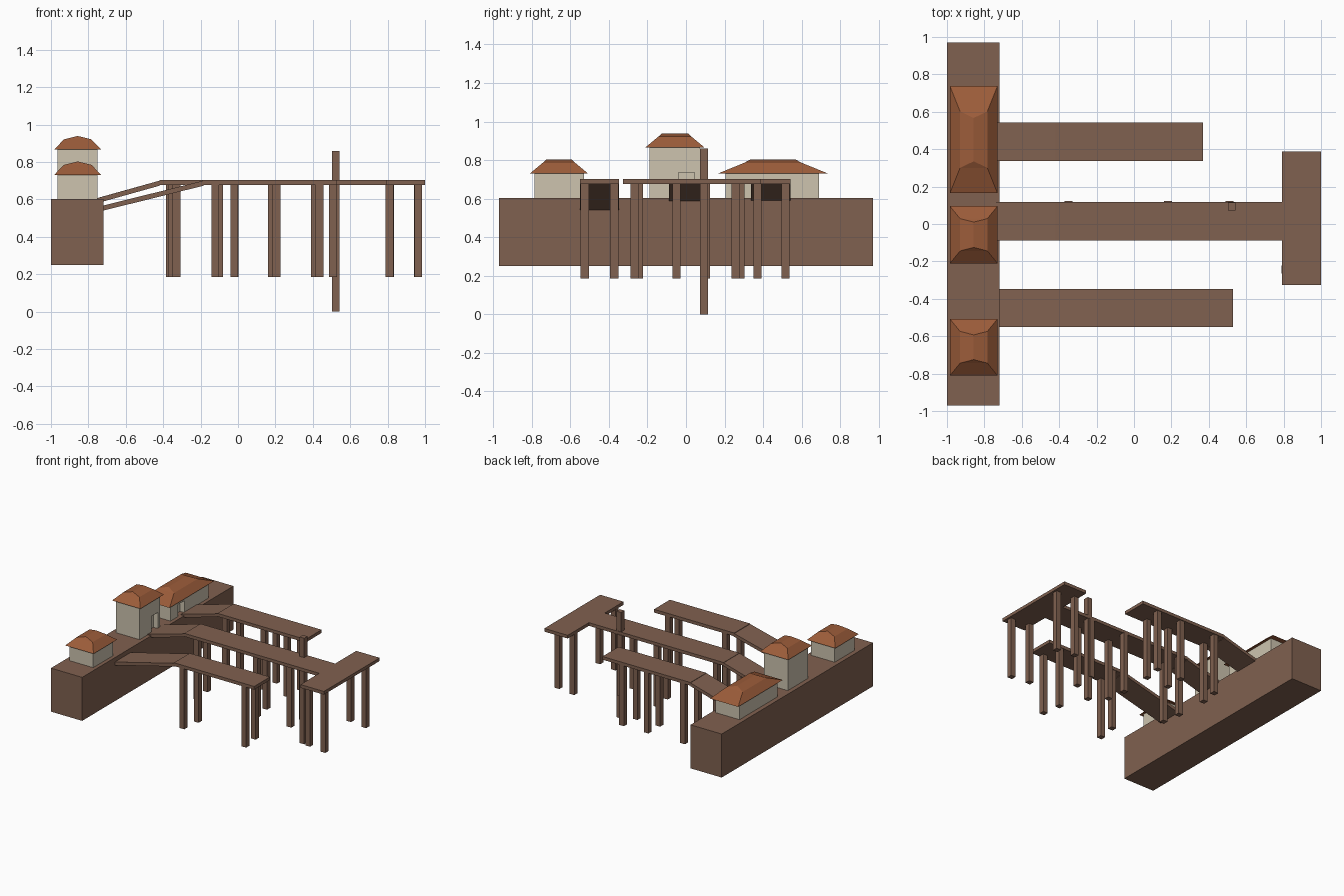
import bpy, bmesh
from mathutils import Vector

if "Cube" in bpy.data.objects:
    bpy.data.objects.remove(bpy.data.objects["Cube"])


def material(name, rgb):
    m = bpy.data.materials.new(name)
    m.diffuse_color = (*rgb, 1)
    m.use_nodes = True
    m.node_tree.nodes["Principled BSDF"].inputs["Base Color"].default_value = m.diffuse_color
    return m


WOOD = material("brown timber", (0.216, 0.119, 0.080))
WALL = material("cream plaster", (0.61, 0.55, 0.43))
ROOF = material("terracotta tile", (0.33, 0.107, 0.042))


def finish(name, bm, mat):
    bmesh.ops.recalc_face_normals(bm, faces=bm.faces)
    me = bpy.data.meshes.new(name)
    bm.to_mesh(me)
    bm.free()
    me.materials.append(mat)
    ob = bpy.data.objects.new(name, me)
    bpy.context.collection.objects.link(ob)
    return ob


def box(name, x, y, z, mat=WOOD):
    bm = bmesh.new()
    bmesh.ops.create_cube(bm, size=1)
    for v in bm.verts:
        v.co = Vector([(a + b) / 2 + c * (b - a) for c, (a, b) in zip(v.co, (x, y, z))])
    return finish(name, bm, mat)


def ramp(name, y, x0, z0, x1, z1, thick=0.027):
    # Sloped plank: a box sheared along x
    ob = box(name, (x0, x1), y, (-thick, 0))
    for v in ob.data.vertices:
        v.co.z += z0 + (v.co.x - x0) / (x1 - x0) * (z1 - z0)


def post(name, x, y, z0=0.185, z1=0.68, r=0.021):
    box(name, (x - r, x + r), (y - r, y + r), (z0, z1))


def roof(name, y0, y1, knee, ridge, z):
    # Two-pitch hipped roof: eaves ring, knee ring, ridge line
    bm = bmesh.new()
    cx = -0.857

    def ring(h, a, b, zz):
        return [bm.verts.new(p) for p in
                ((cx - h, a, zz), (cx + h, a, zz), (cx + h, b, zz), (cx - h, b, zz))]
    e = ring(0.127, y0, y1, z)
    k = ring(0.073, y0 + knee, y1 - knee, z + 0.055)
    r0 = bm.verts.new((cx, y0 + ridge, z + 0.073))
    r1 = bm.verts.new((cx, y1 - ridge, z + 0.073))
    bm.faces.new(e)
    for i in range(4):
        j = (i + 1) % 4
        bm.faces.new((e[i], e[j], k[j], k[i]))
    bm.faces.new((k[0], k[1], r0))
    bm.faces.new((k[2], k[3], r1))
    bm.faces.new((k[1], k[2], r1, r0))
    bm.faces.new((k[3], k[0], r0, r1))
    finish(name, bm, ROOF)


def house(name, y0, y1, top, door=None):
    ob = box(name + "_walls", (-0.964, -0.75), (y0, y1), (0.6, top), WALL)
    if door:
        # Recessed doorway on the water side
        cut = box(name + "_door_cutter", (-0.79, -0.7), door[:2], (0.55, door[2]), WALL)
        cut.hide_render = True
        mod = ob.modifiers.new("doorway", "BOOLEAN")
        mod.operation = "DIFFERENCE"
        mod.solver = "EXACT"
        mod.object = cut
        bpy.context.view_layer.update()
        deps = bpy.context.evaluated_depsgraph_get()
        me = bpy.data.meshes.new_from_object(ob.evaluated_get(deps))
        ob.modifiers.clear()
        ob.data = me
        bpy.data.objects.remove(cut)


# Quay
box("quay", (-1, -0.72), (-0.97, 0.97), (0.25, 0.603))

# Harbour buildings
house("small_house", -0.785, -0.53, 0.73)
roof("small_house_roof", -0.81, -0.508, 0.066, 0.085, 0.73)
house("tower_house", -0.19, 0.072, 0.868, (-0.04, 0.045, 0.735))
roof("tower_house_roof", -0.21, 0.095, 0.066, 0.085, 0.866)
house("long_house", 0.205, 0.69, 0.73, (0.30, 0.385, 0.70))
roof("long_house_roof", 0.165, 0.737, 0.135, 0.17, 0.73)

# Pier decks and the sloping gangways that reach them
DZ = (0.677, 0.703)
box("front_deck", (-0.19, 0.53), (-0.55, -0.347), DZ)
box("middle_deck", (-0.42, 0.79), (-0.087, 0.118), DZ)
box("rear_deck", (-0.42, 0.37), (0.338, 0.543), DZ)
box("pier_head", (0.79, 1.0), (-0.327, 0.388), DZ)
ramp("front_gangway", (-0.55, -0.347), -0.75, 0.56, -0.185, 0.70)
ramp("middle_gangway", (-0.087, 0.118), -0.77, 0.602, -0.42, 0.70)
ramp("rear_gangway", (0.338, 0.543), -0.75, 0.608, -0.42, 0.70)

# Piles in pairs under each deck: (x, x), rows y
rows = {
    "front": ((-0.525, -0.372), ((-0.122, -0.100), (0.435, 0.412))),
    "middle": ((-0.05, 0.103), ((-0.328, -0.35), (0.205, 0.182), (0.507, 0.51))),
    "rear": ((0.37, 0.516), ((-0.365, -0.345), (-0.02, -0.018), (0.183, 0.203))),
    "head": ((-0.255, 0.27), ((0.81, 0.812), (0.964, 0.963))),
}
for part, (ys, pairs) in rows.items():
    for i, pair in enumerate(pairs):
        for j, x in enumerate(pair):
            shift = (0.012 if i else -0.012) if part == "head" else 0
            post(f"{part}_pile_{i}_{j}", x, ys[j] - shift)

# Tall mooring mast
post("mooring_mast", 0.523, 0.093, 0.0, 0.86)
